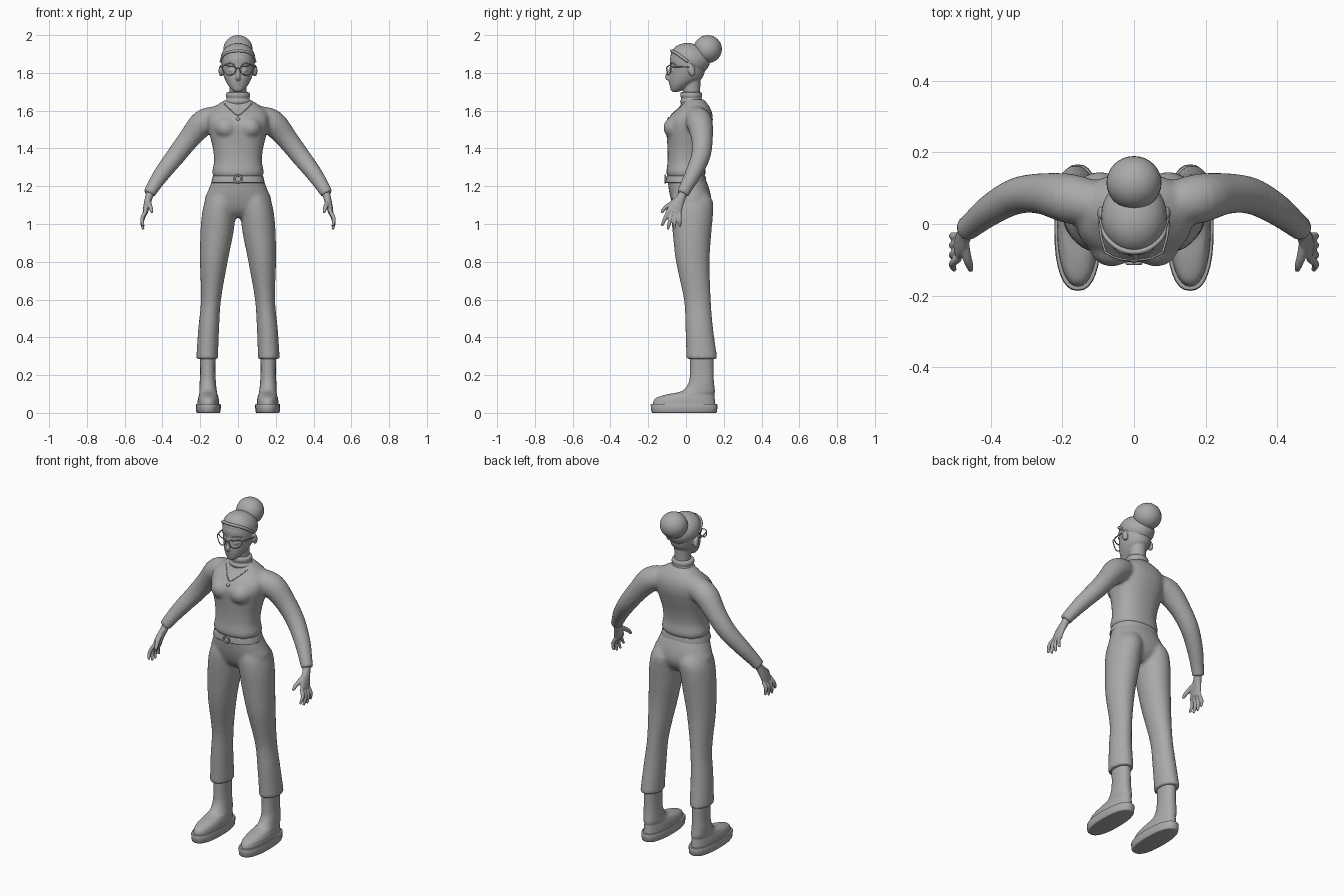
import bpy, bmesh, math
from mathutils import Vector, Matrix

cube = bpy.data.objects.get("Cube")
if cube:
    bpy.data.objects.remove(cube)

clay = bpy.data.materials.new("plain_grey")
clay.use_nodes = True
GREY = (0.4, 0.4, 0.4, 1)
clay.diffuse_color = GREY
clay.node_tree.nodes["Principled BSDF"].inputs["Base Color"].default_value = GREY
SIDES = {"left": 1, "right": -1}


def spline(a, b, c, d, t):
    return [0.5 * (2*q + (r - p)*t + (2*p - 5*q + 4*r - s)*t*t + (3*q - p - 3*r + s)*t**3)
            for p, q, r, s in zip(a, b, c, d)]


def smooth_sections(secs, steps):
    pad = [secs[0]] + secs + [secs[-1]]
    out = []
    for i in range(len(secs) - 1):
        out += [spline(*pad[i:i + 4], k / steps) for k in range(steps)]
    return out + [secs[-1]]


def loft(bm, secs, side=1, flat=True, sides=32, power=2.0, steps=4):
    """Skin through (x, y, z, rx, ry) sections; flat keeps the rings level."""
    secs = smooth_sections([s if len(s) == 5 else (*s, s[3]) for s in secs], steps)
    centres = [Vector((s[0] * side, s[1], s[2])) for s in secs]
    rings = []
    for i, c in enumerate(centres):
        u, v = Vector((1, 0, 0)), Vector((0, 1, 0))
        if not flat:
            t = (centres[min(i + 1, len(secs) - 1)] - centres[max(i - 1, 0)]).normalized()
            v = (v - t * v.dot(t)).normalized()
            u = v.cross(t)
        ring = []
        for k in range(sides):
            a = math.tau * k / sides
            ca, sa = math.cos(a), math.sin(a)
            px = math.copysign(abs(ca) ** (2 / power), ca) * secs[i][3]
            py = math.copysign(abs(sa) ** (2 / power), sa) * secs[i][4]
            ring.append(bm.verts.new(c + u * px + v * py))
        rings.append(ring)
    for lo, hi in zip(rings, rings[1:]):
        for k in range(sides):
            n = (k + 1) % sides
            bm.faces.new((lo[k], lo[n], hi[n], hi[k]))
    bm.faces.new(rings[0])
    bm.faces.new(rings[-1])


def ball(bm, centre, radii, tilt=0.0, seg=24):
    m = Matrix.Translation(centre) @ Matrix.Rotation(tilt, 4, 'X') @ Matrix.Diagonal((*radii, 1))
    bmesh.ops.create_uvsphere(bm, u_segments=seg, v_segments=seg // 2, radius=1, matrix=m)


def finish(bm, name, voxel=0, soften=3):
    """Make the object; a voxel size fuses overlapping volumes into one skin."""
    bmesh.ops.recalc_face_normals(bm, faces=bm.faces)
    me = bpy.data.meshes.new(name)
    bm.to_mesh(me)
    bm.free()
    me.materials.append(clay)
    ob = bpy.data.objects.new(name, me)
    bpy.context.collection.objects.link(ob)
    bpy.ops.object.select_all(action='DESELECT')
    ob.select_set(True)
    bpy.context.view_layer.objects.active = ob
    bpy.ops.object.shade_smooth_by_angle(angle=math.radians(45))
    if voxel:
        mod = ob.modifiers.new("fuse", 'REMESH')
        mod.mode, mod.voxel_size, mod.use_smooth_shade = 'VOXEL', voxel, True
        mod = ob.modifiers.new("soften", 'SMOOTH')
        mod.factor, mod.iterations = 0.5, soften
    return ob


def tube(name, pts, radius, closed=False):
    cu = bpy.data.curves.new(name, 'CURVE')
    cu.dimensions, cu.bevel_depth, cu.bevel_resolution = '3D', radius, 2
    cu.resolution_u, cu.use_fill_caps = 6, True
    sp = cu.splines.new('BEZIER')
    sp.bezier_points.add(len(pts) - 1)
    for bp, p in zip(sp.bezier_points, pts):
        bp.co = p
        bp.handle_left_type = bp.handle_right_type = 'AUTO'
    sp.use_cyclic_u = closed
    cu.materials.append(clay)
    ob = bpy.data.objects.new(name, cu)
    bpy.context.collection.objects.link(ob)
    return ob


# Sweater: torso, bust and sleeves fused together
bm = bmesh.new()
loft(bm, [(0, 0, 1.245, .122, .092), (0, 0, 1.27, .137, .104), (0, 0, 1.33, .127, .098),
          (0, .005, 1.4, .133, .103), (0, .012, 1.47, .15, .115), (0, .018, 1.53, .163, .123),
          (0, .032, 1.58, .16, .108), (0, .045, 1.62, .125, .08), (0, .04, 1.66, .062, .055)],
     power=2.3)
for s in SIDES.values():
    ball(bm, (.062 * s, -.055, 1.51), (.065, .065, .06))
    loft(bm, [(.11, .055, 1.56, .065), (.185, .072, 1.535, .069), (.26, .085, 1.45, .057),
              (.33, .078, 1.36, .051), (.4, .04, 1.27, .044), (.45, 0, 1.195, .036),
              (.472, -.018, 1.158, .033)], s, flat=False)
sweater = finish(bm, "sweater", .01, 4)

# Rolled collar
bm = bmesh.new()
loft(bm, [(0, .032, 1.635, .066, .058), (0, .03, 1.65, .069, .061), (0, .029, 1.664, .06, .054),
          (0, .028, 1.68, .064, .058), (0, .027, 1.695, .06, .055), (0, .027, 1.698, .05, .046)])
finish(bm, "collar")

# Trousers: hips and two flared legs fused together
bm = bmesh.new()
loft(bm, [(0, .03, 1.035, .05, .05), (0, .03, 1.07, .14, .085), (0, .028, 1.12, .177, .105),
          (0, .017, 1.18, .157, .108), (0, 0, 1.25, .128, .099)], power=2.2)
for s in SIDES.values():
    loft(bm, [(.163, .083, .285, .058, .082), (.162, .081, .32, .057, .08),
              (.155, .07, .45, .055, .073), (.143, .06, .6, .053, .071),
              (.128, .036, .8, .073, .089), (.112, .032, .95, .087, .102),
              (.102, .032, 1.05, .089, .111), (.09, .032, 1.12, .085, .11),
              (.08, .02, 1.18, .06, .085)], s)
finish(bm, "trousers", .01, 3)

# Belt with a round buckle
bm = bmesh.new()
loft(bm, [(0, 0, 1.218, .138, .104), (0, 0, 1.222, .141, .107),
          (0, 0, 1.25, .134, .104), (0, 0, 1.254, .131, .1)], power=2.3)
finish(bm, "belt")
ring = [(.019 * math.cos(a), -.11, 1.238 + .019 * math.sin(a))
        for a in [math.tau * k / 8 for k in range(8)]]
tube("belt_buckle", ring, .005, True)

# Boots and soles
for label, s in SIDES.items():
    bm = bmesh.new()
    loft(bm, [(.157, -.01, .04, .058, .166), (.157, -.006, .075, .055, .158),
              (.157, .022, .097, .049, .128), (.158, .065, .115, .046, .088),
              (.16, .081, .16, .043, .067), (.16, .083, .22, .04, .062),
              (.161, .083, .31, .042, .062)], s, power=2.2)
    finish(bm, label + "_boot")
    bm = bmesh.new()
    loft(bm, [(.157, -.01, 0, .058, .165), (.157, -.01, .006, .064, .173),
              (.157, -.01, .042, .066, .177), (.157, -.01, .048, .061, .171)],
         s, power=2.4, steps=2)
    finish(bm, label + "_sole")

# Hands: palm, four fingers and a thumb
for label, s in SIDES.items():
    bm = bmesh.new()
    loft(bm, [(.462, -.01, 1.175, .021), (.472, -.026, 1.14, .02, .024),
              (.483, -.05, 1.1, .017, .036), (.491, -.066, 1.06, .014, .038)], s, flat=False)
    for k in range(4):
        root = Vector((.489, -.095 + .02 * k, 1.066 - .002 * k))
        tip = Vector((.502, -.128 + .032 * k, (.99, .972, .972, .985)[k]))
        mid = root.lerp(tip, .5) + Vector((.012, 0, 0))
        loft(bm, [(*root, .011), (*mid, .0105), (*tip, .007)], s, flat=False, sides=12)
    loft(bm, [(.476, -.045, 1.125, .014), (.468, -.09, 1.1, .013),
              (.46, -.115, 1.08, .011), (.456, -.13, 1.06, .007)], s, flat=False, sides=12)
    finish(bm, label + "_hand", .004, 2)

# Head: skull, neck, nose, lips, eyes and ears fused together
bm = bmesh.new()
loft(bm, [(0, -.056, 1.7, .018, .018), (0, -.047, 1.712, .034, .035),
          (0, -.025, 1.74, .056, .062), (0, -.003, 1.77, .071, .086),
          (0, .006, 1.8, .08, .092), (0, .01, 1.84, .086, .095), (0, .012, 1.88, .086, .097),
          (0, .016, 1.92, .072, .083), (0, .02, 1.942, .045, .055), (0, .02, 1.95, .02, .02)])
loft(bm, [(0, .034, 1.64, .047), (0, .03, 1.7, .045), (0, .03, 1.79, .05)])
loft(bm, [(0, -.078, 1.83, .008), (0, -.09, 1.8, .01), (0, -.098, 1.778, .013),
          (0, -.086, 1.766, .012)], flat=False, sides=16)
ball(bm, (0, -.082, 1.747), (.02, .009, .005))
ball(bm, (0, -.079, 1.738), (.017, .009, .006))
for s in SIDES.values():
    ball(bm, (.033 * s, -.069, 1.812), (.017, .013, .009))
    ball(bm, (.09 * s, .03, 1.812), (.013, .019, .032), .25)
finish(bm, "head", .005, 2)

# Hair swept back into a bun
bm = bmesh.new()
ball(bm, (0, .022, 1.874), (.092, .106, .082), -.3, 32)
finish(bm, "swept_hair")
bm = bmesh.new()
ball(bm, (0, .115, 1.926), (.077, .075, .074), 0, 32)
finish(bm, "hair_bun")
tube("hairline_roll", [(-.09, .01, 1.86), (-.07, -.045, 1.9), (0, -.078, 1.917),
                       (.07, -.045, 1.9), (.09, .01, 1.86)], .008)

# Glasses and brows
for label, s in SIDES.items():
    tube(label + "_lens_rim", [(x * s, y, z) for x, y, z in (
        (.012, -.101, 1.826), (.045, -.096, 1.834), (.079, -.08, 1.836),
        (.07, -.084, 1.802), (.042, -.097, 1.789), (.017, -.101, 1.802))], .003, True)
    tube(label + "_glasses_arm", [(.08 * s, -.079, 1.833), (.093 * s, -.03, 1.832),
                                  (.096 * s, .035, 1.83)], .0035)
    tube(label + "_eyebrow", [(.016 * s, -.084, 1.842), (.042 * s, -.076, 1.851),
                              (.066 * s, -.053, 1.844)], .003)
tube("glasses_bridge", [(-.013, -.101, 1.822), (0, -.104, 1.825), (.013, -.101, 1.822)], .003)

# Bead necklace laid on the sweater, with a pendant
bpy.context.view_layer.update()
cloth = sweater.evaluated_get(bpy.context.evaluated_depsgraph_get())
bm = bmesh.new()
for k in range(-12, 13):
    f = abs(k) / 12
    x, z = math.copysign(.07 * f, k), 1.575 + .06 * f ** 1.3
    hit, place, _, _ = cloth.ray_cast((x, -1, z), (0, 1, 0))
    if hit:
        ball(bm, place, (.0035,) * 3, 0, 8)
hit, place, _, _ = cloth.ray_cast((0, -1, 1.556), (0, 1, 0))
ball(bm, place if hit else (0, -.1, 1.556), (.011, .006, .011), 0, 12)
finish(bm, "necklace")
